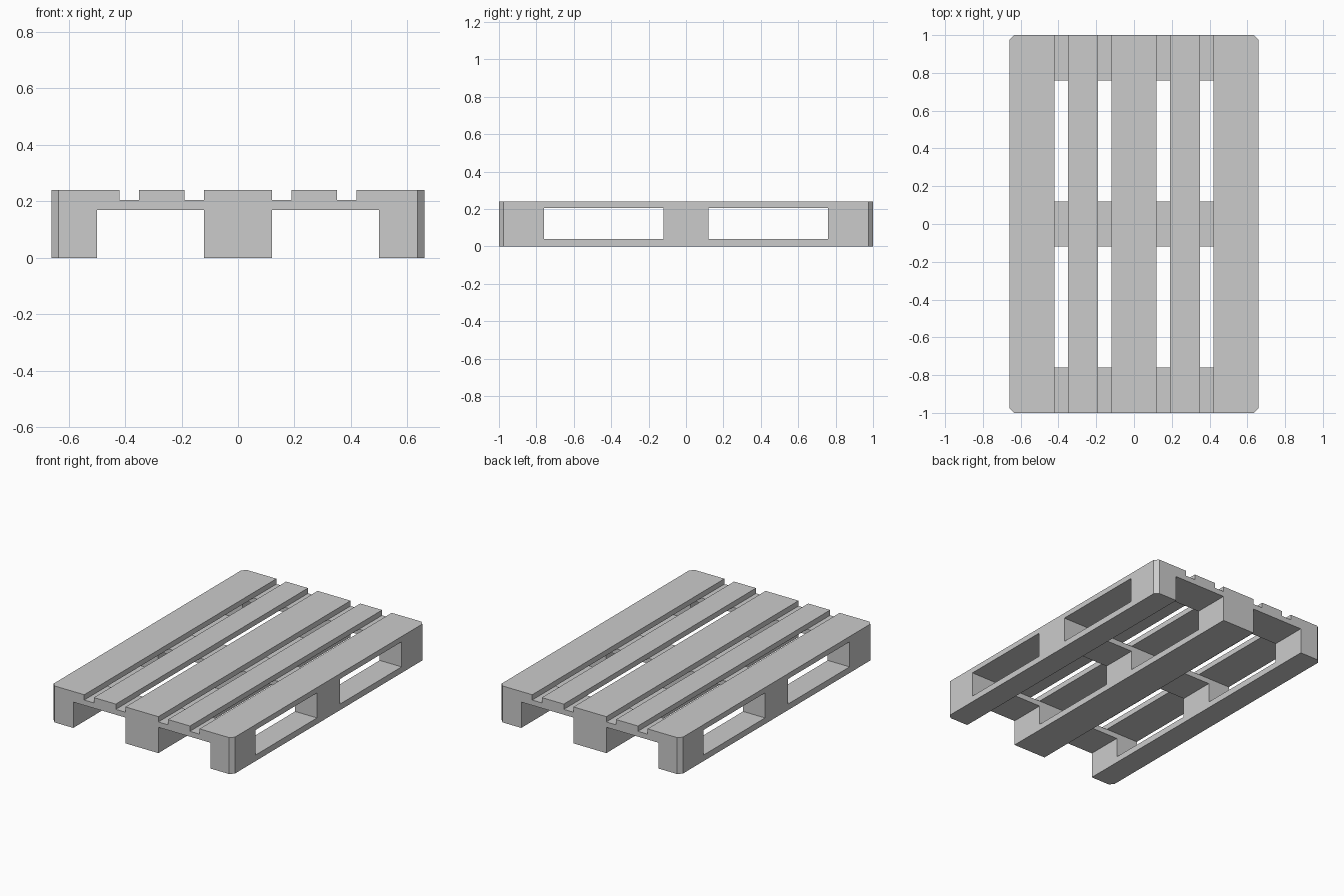
import bpy, bmesh

if "Cube" in bpy.data.objects:
    bpy.data.objects.remove(bpy.data.objects["Cube"])

HX, HY, CUT = 0.66, 1.0, 0.025      # pallet half-width, half-length, corner cut
Z_BASE, Z_BLOCK, Z_CROSS, Z_TOP = 0.04, 0.17, 0.205, 0.24


def board(name, x0, x1, y0, y1, z0, z1):
    """Box whose corners are cut wherever they meet a pallet corner."""
    outline = []
    for i, (x, y) in enumerate([(x0, y0), (x1, y0), (x1, y1), (x0, y1)]):
        if abs(x) > HX - 1e-4 and abs(y) > HY - 1e-4:
            sx, sy = (1 if x > 0 else -1), (1 if y > 0 else -1)
            a, b = (x, y - sy * CUT), (x - sx * CUT, y)
            outline += [a, b] if i % 2 == 0 else [b, a]
        else:
            outline.append((x, y))
    bm = bmesh.new()
    face = bm.faces.new([bm.verts.new((x, y, z0)) for x, y in outline])
    ext = bmesh.ops.extrude_face_region(bm, geom=[face], use_keep_orig=True)
    for v in ext["geom"]:
        if isinstance(v, bmesh.types.BMVert):
            v.co.z = z1
    bmesh.ops.recalc_face_normals(bm, faces=bm.faces)
    mesh = bpy.data.meshes.new(name)
    bm.to_mesh(mesh)
    bm.free()
    obj = bpy.data.objects.new(name, mesh)
    bpy.context.collection.objects.link(obj)
    return obj


# Column and row spans
rows = {"front": (-HY, -0.76), "middle": (-0.12, 0.12), "back": (0.76, HY)}
runners = {"left": (-HX, -0.50), "centre": (-0.12, 0.12), "right": (0.50, HX)}
deck = {"outer_left": (-HX, -0.42), "inner_left": (-0.35, -0.19),
        "centre": (-0.12, 0.12),
        "inner_right": (0.19, 0.35), "outer_right": (0.42, HX)}

# Top deck boards
for name, (x0, x1) in deck.items():
    board(f"deck_board_{name}", x0, x1, -HY, HY, Z_CROSS, Z_TOP)

# Cross boards under the deck
for name, (y0, y1) in rows.items():
    board(f"cross_board_{name}", -HX, HX, y0, y1, Z_BLOCK, Z_CROSS)

# Bottom runners and the spacer blocks standing on them
for col, (x0, x1) in runners.items():
    board(f"runner_{col}", x0, x1, -HY, HY, 0, Z_BASE)
    for row, (y0, y1) in rows.items():
        board(f"block_{row}_{col}", x0, x1, y0, y1, Z_BASE, Z_BLOCK)
